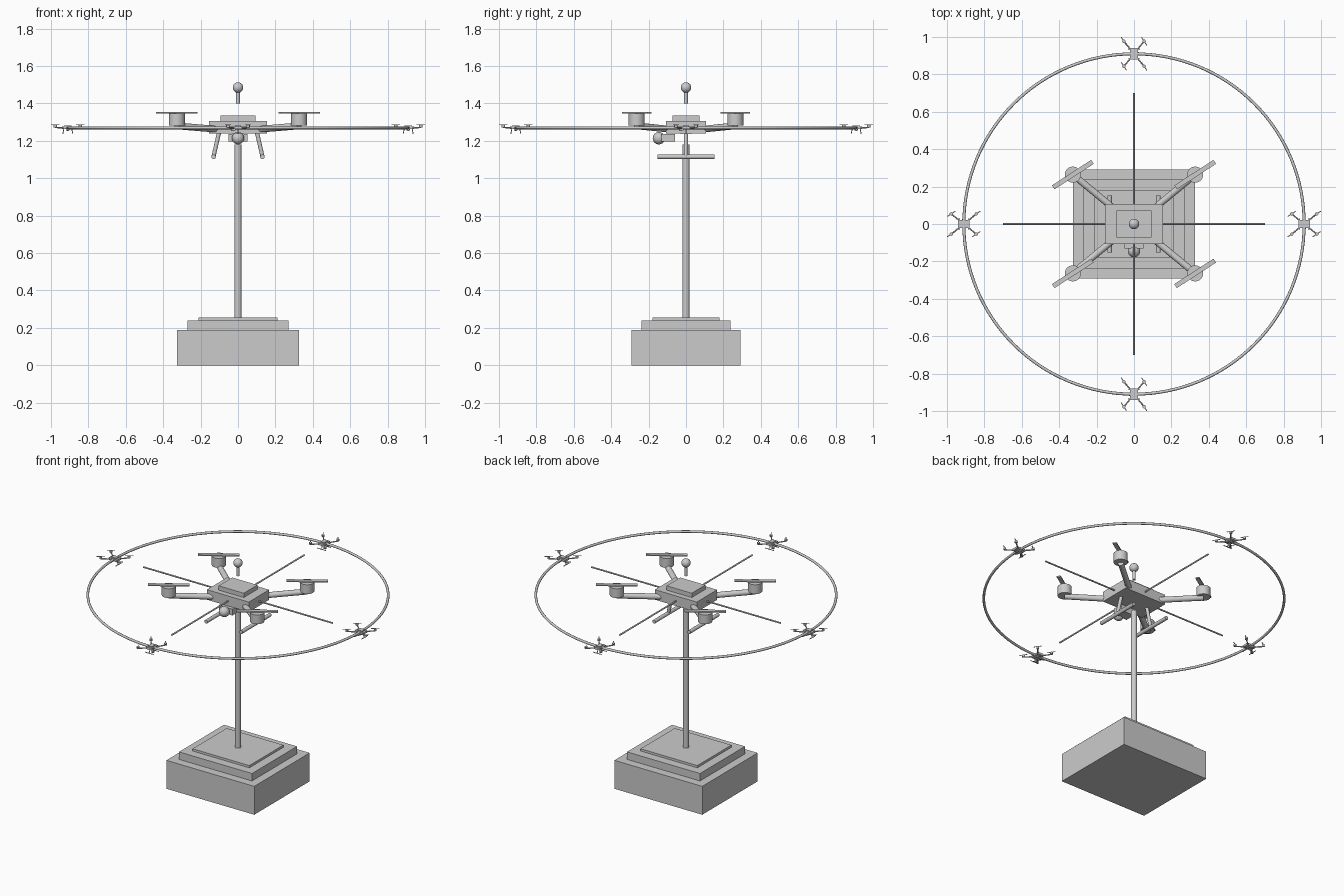
import bpy, bmesh, math
from mathutils import Matrix, Vector

if "Cube" in bpy.data.objects:
    bpy.data.objects.remove(bpy.data.objects["Cube"])

I = Matrix.Identity(4)


def finish(name, bm, smooth, M):
    bm.transform(M)
    me = bpy.data.meshes.new(name)
    bm.to_mesh(me)
    bm.free()
    ob = bpy.data.objects.new(name, me)
    bpy.context.collection.objects.link(ob)
    if smooth:
        bpy.ops.object.select_all(action='DESELECT')
        ob.select_set(True)
        bpy.context.view_layer.objects.active = ob
        bpy.ops.object.shade_smooth_by_angle(angle=math.radians(40))
    return ob


def box(name, center, size, M=I, turn=0):
    bm = bmesh.new()
    bmesh.ops.create_cube(bm, size=1)
    bm.transform(Matrix.Translation(center) @ Matrix.Rotation(math.radians(turn), 4, 'Z')
                 @ Matrix.Diagonal((*size, 1)))
    return finish(name, bm, False, M)


def rod(name, a, b, r, M=I, seg=24):
    a, b = Vector(a), Vector(b)
    bm = bmesh.new()
    bmesh.ops.create_cone(bm, cap_ends=True, segments=seg, radius1=r, radius2=r, depth=(b - a).length)
    bm.transform(Matrix.Translation((a + b) / 2) @ (b - a).to_track_quat('Z', 'Y').to_matrix().to_4x4())
    return finish(name, bm, True, M)


def ball(name, center, r, M=I):
    bm = bmesh.new()
    bmesh.ops.create_uvsphere(bm, u_segments=24, v_segments=16, radius=r)
    bm.transform(Matrix.Translation(center))
    return finish(name, bm, True, M)


def drone(prefix, M):
    """Quadcopter around its own centre, z = 0 at the arm level."""
    box(prefix + "_body", (0, 0, 0.002), (0.31, 0.215, 0.067), M)
    box(prefix + "_top_plate", (0, 0, 0.05), (0.186, 0.144, 0.029), M)
    # arms, motors and propellers
    for sx in (-1, 1):
        for sy in (-1, 1):
            x, y = sx * 0.327, sy * 0.264
            rod(prefix + "_arm", (sx * 0.11, sy * 0.085, -0.008), (x, y, 0.01), 0.018, M)
            rod(prefix + "_motor", (x, y, 0.013), (x, y, 0.075), 0.043, M)
            box(prefix + "_propeller", (x, y, 0.081), (0.25, 0.025, 0.008), M, 33)
        # landing gear
        rod(prefix + "_leg", (sx * 0.1, 0, -0.02), (sx * 0.132, 0, -0.158), 0.011, M)
        rod(prefix + "_skid", (sx * 0.13, -0.153, -0.155), (sx * 0.13, 0.153, -0.155), 0.012, M)
    # camera
    box(prefix + "_camera_mount", (0, -0.095, -0.053), (0.1, 0.07, 0.042), M)
    ball(prefix + "_camera", (0, -0.145, -0.056), 0.033, M)


# stepped plinth and pole
box("plinth_base", (0, 0, 0.095), (0.65, 0.585, 0.19))
box("plinth_step", (0, 0, 0.215), (0.54, 0.475, 0.05))
box("plinth_top", (0, 0, 0.2475), (0.42, 0.36, 0.015))
rod("pole", (0, 0, 0.25), (0, 0, 1.18), 0.019)

# central drone with antenna
H = 1.27
drone("main_drone", Matrix.Translation((0, 0, H)))
rod("antenna_rod", (0, 0, 1.4), (0, 0, 1.47), 0.01)
ball("antenna_ball", (0, 0, 1.485), 0.028)

# cross bars
rod("cross_bar_x", (-0.7, 0, H), (0.7, 0, H), 0.005)
rod("cross_bar_y", (0, -0.7, H), (0, 0.7, H), 0.005)

# ring
bpy.ops.mesh.primitive_torus_add(major_radius=0.91, minor_radius=0.008, major_segments=128,
                                 minor_segments=12, location=(0, 0, H))
bpy.context.object.name = "orbit_ring"
bpy.ops.object.shade_smooth_by_angle(angle=math.radians(50))

# four small drones riding the ring
for k in range(4):
    M = (Matrix.Rotation(k * math.pi / 2, 4, 'Z') @ Matrix.Translation((0.91, 0, H))
         @ Matrix.Scale(0.205, 4))
    drone("small_drone_%d" % (k + 1), M)
